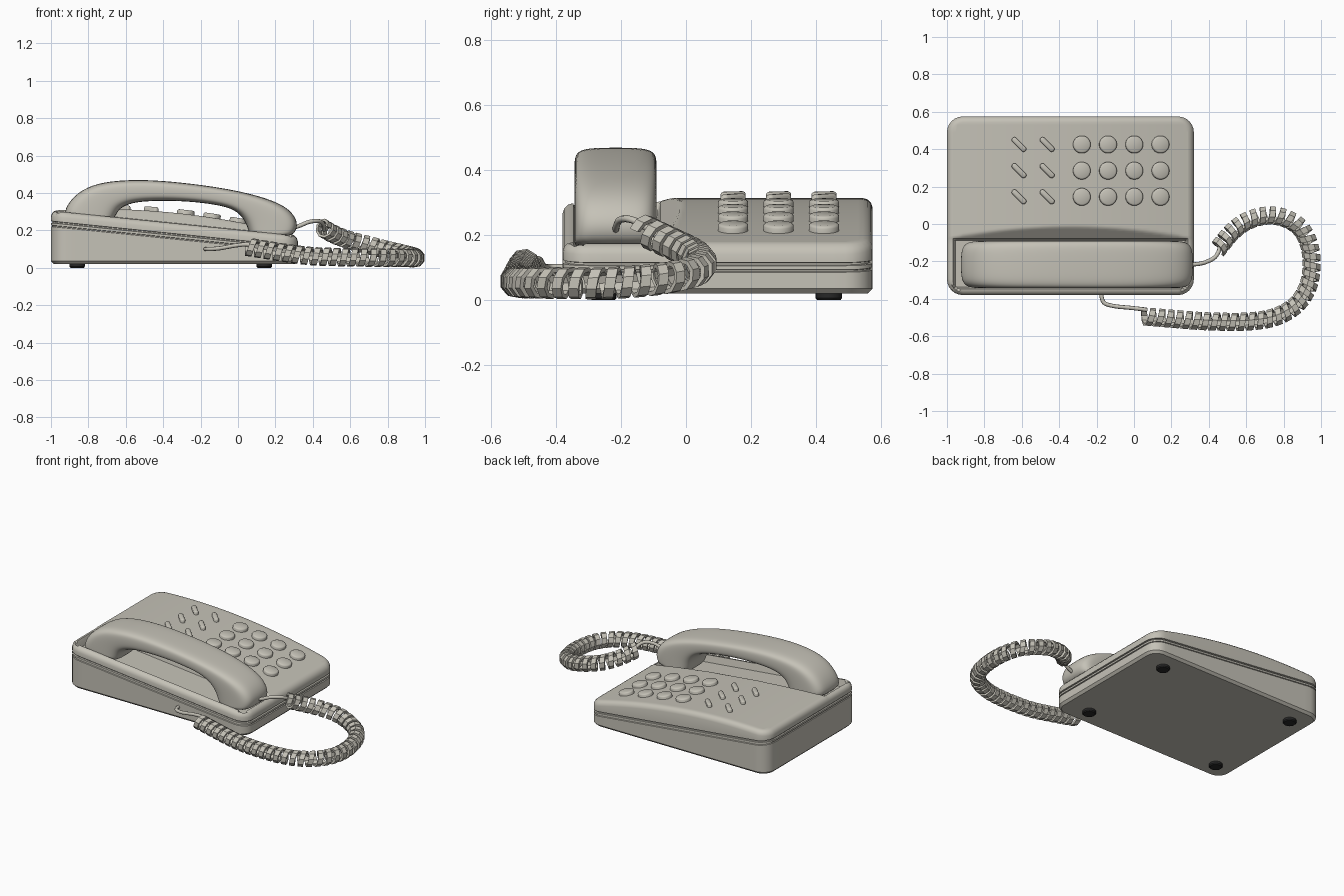
import bpy, bmesh, math
from mathutils import Vector, Matrix

if "Cube" in bpy.data.objects:
    bpy.data.objects.remove(bpy.data.objects["Cube"])


def material(name, rgb):
    m = bpy.data.materials.new(name)
    m.diffuse_color = (*rgb, 1)
    m.use_nodes = True
    m.node_tree.nodes["Principled BSDF"].inputs["Base Color"].default_value = m.diffuse_color
    return m


BEIGE = material("warm_grey_plastic", (0.56, 0.54, 0.475))
BLACK = material("black_rubber", (0.02, 0.02, 0.02))


def finish(name, bm, mat, angle=35):
    bmesh.ops.remove_doubles(bm, verts=bm.verts, dist=1e-5)
    bmesh.ops.recalc_face_normals(bm, faces=bm.faces)
    me = bpy.data.meshes.new(name)
    bm.to_mesh(me)
    bm.free()
    me.materials.append(mat)
    ob = bpy.data.objects.new(name, me)
    bpy.context.collection.objects.link(ob)
    if angle:
        bpy.ops.object.select_all(action='DESELECT')
        bpy.context.view_layer.objects.active = ob
        ob.select_set(True)
        bpy.ops.object.shade_smooth_by_angle(angle=math.radians(angle))
    return ob


def loft(bm, rings, cap=True):
    vs = [[bm.verts.new(p) for p in r] for r in rings]
    n = len(vs[0])
    for a, b in zip(vs, vs[1:]):
        for i in range(n):
            bm.faces.new((a[i], a[(i + 1) % n], b[(i + 1) % n], b[i]))
    if cap:
        bm.faces.new(vs[0])
        bm.faces.new(vs[-1])


def catmull(pts, n):
    p = [Vector(q) for q in pts]
    p = [2 * p[0] - p[1]] + p + [2 * p[-1] - p[-2]]
    out = []
    for a, b, c, d in zip(p, p[1:], p[2:], p[3:]):
        for k in range(n):
            t = k / n
            out.append(0.5 * (2 * b + (c - a) * t + (2 * a - 5 * b + 4 * c - d) * t * t
                              + (3 * b - a - 3 * c + d) * t ** 3))
    return out + [p[-2]]


# ---- base: sloping body, arched key deck and handset tray ----
X0, X1, Y0, Y1, R = -1.0, 0.32, -0.38, 0.575, 0.085


def plane(x):
    return 0.305 - 0.102 * (x + 1)


def deck(x):
    return plane(x) + max(0, 0.056 * (1 - ((x + 0.34) / 0.66) ** 2))


def top(x, y):
    z = min(deck(x), plane(x) + max(0, (y + 0.08) * 0.85))
    edge = min(x + 0.965, 0.285 - x, y + 0.347, -0.078 - y)  # distance inside the tray
    return z - 0.045 * min(1, max(0, edge / 0.01))


YS = ([Y0, -0.36, -0.347, -0.337, -0.3, -0.25, -0.2, -0.15, -0.11, -0.088, -0.078]
      + [-0.07 + 0.01 * i for i in range(9)] + [0.1, 0.2, 0.3, 0.4, 0.45, 0.49, 0.53, Y1])


def columns(d):
    """x, lowest y, highest y of every column of the outline, inset by d"""
    r, cols = R - d, []
    arc = [i * math.pi / 12 for i in range(7)]
    for a in arc:
        cols.append((X0 + R - r * math.cos(a), r * math.sin(a)))
    for i in range(1, 24):
        cols.append((X0 + R + (X1 - X0 - 2 * R) * i / 24, r))
    for a in reversed(arc):
        cols.append((X1 - R + r * math.cos(a), r * math.sin(a)))
    return [(x, Y0 + R - s, Y1 - R + s) for x, s in cols]


def grid(d, height):
    out = []
    for x, lo, hi in columns(d):
        ys = [lo] + [min(hi, max(lo, y)) for y in YS[1:-1]] + [hi]
        out.append([(x, y, height(x, y)) for y in ys])
    return out


def boundary(g):
    return ([c[0] for c in g] + g[-1][1:] + [c[-1] for c in g[-2::-1]] + g[0][-2:0:-1])


def add_grid(bm, g):
    v = [[bm.verts.new(p) for p in c] for c in g]
    for a, b in zip(v, v[1:]):
        for j in range(len(a) - 1):
            bm.faces.new((a[j], b[j], b[j + 1], a[j + 1]))


bm = bmesh.new()
levels = [(0.03, lambda x, y: top(x, y)), (0.016, lambda x, y: top(x, y) - 0.004),
          (0.005, lambda x, y: top(x, y) - 0.015), (0, lambda x, y: top(x, y) - 0.03)]
for d, off in [(0, .055), (.009, .057), (.009, .063), (0, .065),
               (0, .077), (.006, .079), (.006, .083), (0, .085)]:
    levels.append((d, lambda x, y, o=off: plane(x) - o))
levels += [(0, lambda x, y: 0.035), (0.015, lambda x, y: 0.02)]
grids = [grid(d, h) for d, h in levels]
loft(bm, [boundary(g) for g in grids], cap=False)
add_grid(bm, grids[0])
add_grid(bm, grids[-1])
finish("phone_base", bm, BEIGE)


# ---- keys: round and slanted slot shapes from one helper ----
def key(name, x, y, half, r, turn):
    slope = (deck(x + 0.01) - deck(x - 0.01)) / 0.02
    mat = (Matrix.Translation((x, y, deck(x)))
           @ Matrix.Rotation(-math.atan(slope), 4, 'Y') @ Matrix.Rotation(turn, 4, 'Z'))
    rings = []
    for rr, z in [(r, -0.01), (r, 0.014), (r - 0.003, 0.019), (r - 0.009, 0.022)]:
        ring = []
        for i in range(24):
            a = (i + 0.5) * math.tau / 24
            ring.append(mat @ Vector((math.copysign(half, math.cos(a)) + rr * math.cos(a),
                                      rr * math.sin(a), z)))
        rings.append(ring)
    bm = bmesh.new()
    loft(bm, rings)
    finish(name, bm, BEIGE)


for row, y in enumerate((0.145, 0.285, 0.425)):
    for col, x in enumerate((-0.28, -0.14, 0, 0.14)):
        key(f"number_key_{row}_{col}", x, y, 0, 0.047, 0)
    for col, x in enumerate((-0.615, -0.465)):
        key(f"function_key_{row}_{col}", x, y, 0.034, 0.015, -math.pi / 4)

# ---- rubber feet ----
for i, (x, y) in enumerate([(-0.86, -0.255), (0.14, -0.255), (-0.86, 0.44), (0.14, 0.44)]):
    bm = bmesh.new()
    loft(bm, [[(x + r * math.cos(a * math.tau / 20), y + r * math.sin(a * math.tau / 20), z)
               for a in range(20)] for r, z in [(0.036, 0), (0.041, 0.006), (0.041, 0.025)]])
    finish(f"foot_{i}", bm, BLACK)

# ---- handset: sections between inner and outer side profile points ----
SECTIONS = [((-.68, .235), (-.92, .245)), ((-.66, .265), (-.935, .30)), ((-.64, .305), (-.89, .375)),
            ((-.61, .33), (-.81, .433)), ((-.55, .35), (-.70, .463)), ((-.45, .358), (-.54, .473)),
            ((-.3, .357), (-.36, .463)), ((-.15, .343), (-.15, .438)), ((-.03, .318), (.02, .408)),
            ((.02, .275), (.18, .365)), ((.045, .23), (.28, .313)), ((.055, .195), (.32, .25)),
            ((.07, .165), (.315, .2)), ((.095, .153), (.285, .165))]
rings = []
for (ax, az), (bx, bz) in SECTIONS:
    ring = []
    for i in range(16):
        a = (i + 0.5) * math.tau / 16
        u, v = (math.copysign(abs(f(a)) ** 0.5, f(a)) for f in (math.cos, math.sin))
        s = 0.5 + 0.5 * v
        ring.append((ax + (bx - ax) * s, -0.217 + 0.128 * u, az + (bz - az) * s))
    rings.append(ring)
bm = bmesh.new()
loft(bm, rings)
handset = finish("handset", bm, BEIGE, 60)
handset.modifiers.new("smooth", 'SUBSURF').levels = 2
handset.modifiers["smooth"].render_levels = 2

# ---- coiled cord: flat ribbon wound round a path ----
path = catmull([(.45, -.13, .215), (.52, -.045, .175), (.6, .015, .145), (.7, .045, .12),
                (.8, .035, .095), (.89, -.02, .075), (.94, -.12, .06), (.95, -.24, .052),
                (.925, -.35, .052), (.86, -.44, .053), (.75, -.5, .054), (.6, -.523, .056),
                (.4, -.522, .062), (.25, -.512, .08), (.05, -.495, .112)], 24)
dist = [0]
for a, b in zip(path, path[1:]):
    dist.append(dist[-1] + (b - a).length)
TURNS, STEPS = round(dist[-1] / 0.049), 9
rings, k = [], 0
for i in range(TURNS * STEPS + 1):
    s = dist[-1] * i / (TURNS * STEPS)
    while k < len(path) - 2 and dist[k + 1] < s:
        k += 1
    t = (path[k + 1] - path[k]).normalized()
    c = path[k] + t * (s - dist[k])
    side = t.cross(Vector((0, 0, 1))).normalized()
    a = i * math.tau / STEPS
    out = side * math.cos(a) + side.cross(t) * math.sin(a)
    rings.append([c + out * r + t * w for r, w in
                  [(.036, -.016), (.05, -.016), (.05, .016), (.036, .016)]])
bm = bmesh.new()
loft(bm, rings)
finish("coiled_cord", bm, BEIGE, 0)


# ---- plain cord ends ----
def wire(name, pts, r=0.011):
    p, rings = catmull(pts, 6), []
    for i, c in enumerate(p):
        t = (p[min(i + 1, len(p) - 1)] - p[max(i - 1, 0)]).normalized()
        side = t.cross(Vector((0, 0, 1))).normalized()
        up = side.cross(t)
        rings.append([c + r * (side * math.cos(a * math.tau / 8) + up * math.sin(a * math.tau / 8))
                      for a in range(8)])
    bm = bmesh.new()
    loft(bm, rings)
    finish(name, bm, BEIGE, 60)


wire("cord_end_handset", [(.27, -.217, .205), (.33, -.215, .225), (.38, -.205, .245),
                          (.43, -.18, .25), (.455, -.14, .235), (.46, -.09, .2)])
wire("cord_end_base", [(.07, -.46, .12), (.04, -.455, .125), (-.02, -.448, .118), (-.1, -.44, .104),
                       (-.155, -.425, .1), (-.172, -.395, .1), (-.175, -.36, .1)])
